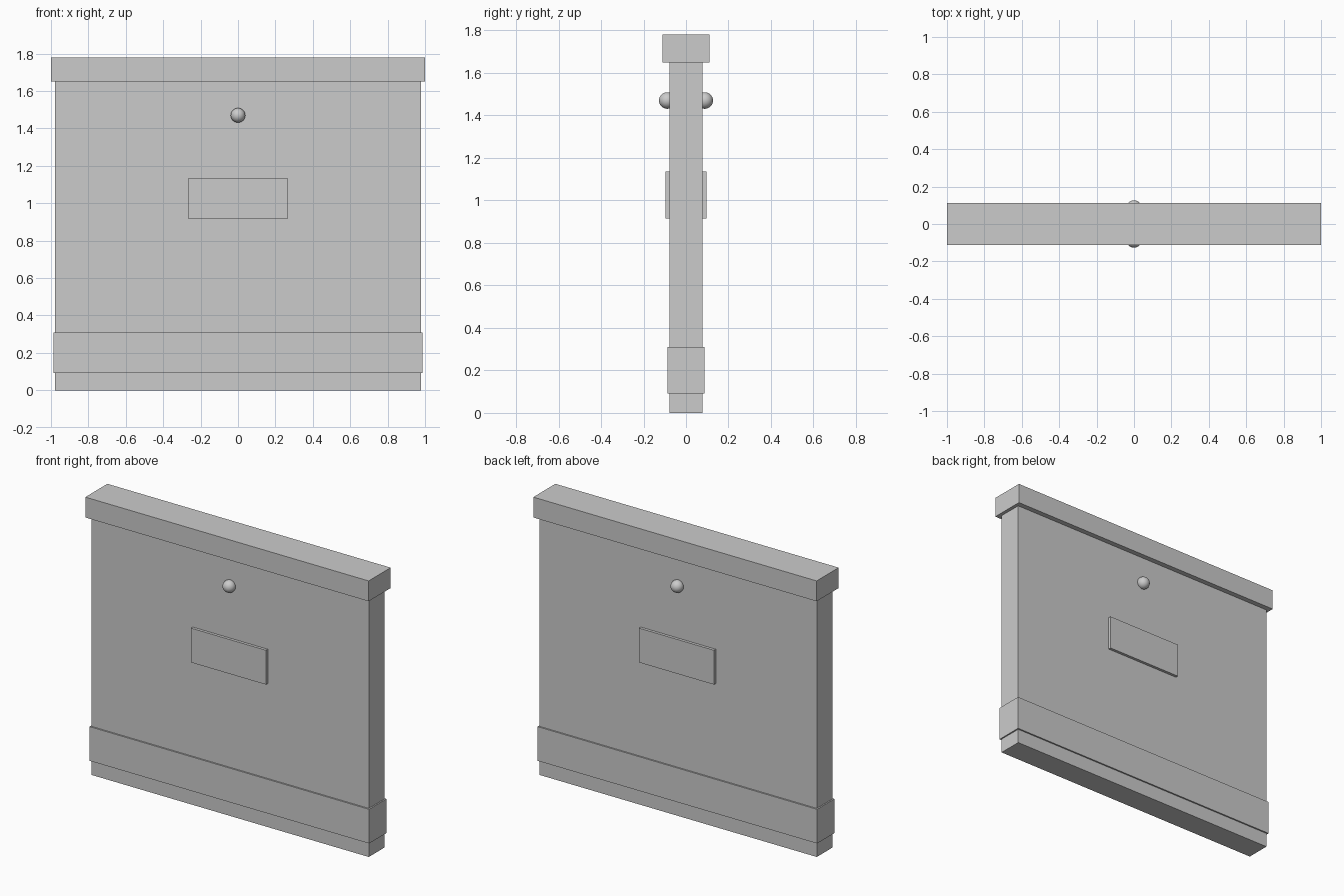
import bpy

if "Cube" in bpy.data.objects:
    bpy.data.objects.remove(bpy.data.objects["Cube"])

# Single flat grey
grey = bpy.data.materials.new("grey")
grey.diffuse_color = (0.6, 0.6, 0.6, 1)
grey.use_nodes = True
grey.node_tree.nodes["Principled BSDF"].inputs["Base Color"].default_value = grey.diffuse_color


def block(name, half_x, half_y, z0, z1, y=0):
    bpy.ops.mesh.primitive_cube_add(size=1, location=(0, y, (z0 + z1) / 2))
    ob = bpy.context.object
    ob.name = name
    ob.scale = (2 * half_x, 2 * half_y, z1 - z0)
    bpy.ops.object.transform_apply(location=False, rotation=False, scale=True)
    ob.data.materials.append(grey)


# Slab, skirting band and top cap
block("panel", 0.978, 0.078, 0, 1.66)
block("lower_band", 0.987, 0.0875, 0.092, 0.31)
block("top_cap", 1.0, 0.111, 1.65, 1.78)

# Plate and knob on both faces
for side, s in (("front", -1), ("back", 1)):
    block(side + "_plate", 0.265, 0.013, 0.916, 1.135, s * 0.083)
    bpy.ops.mesh.primitive_uv_sphere_add(segments=32, ring_count=16, radius=0.039,
                                         location=(0, s * 0.088, 1.47))
    knob = bpy.context.object
    knob.name = side + "_knob"
    knob.data.materials.append(grey)
    bpy.ops.object.shade_smooth()
